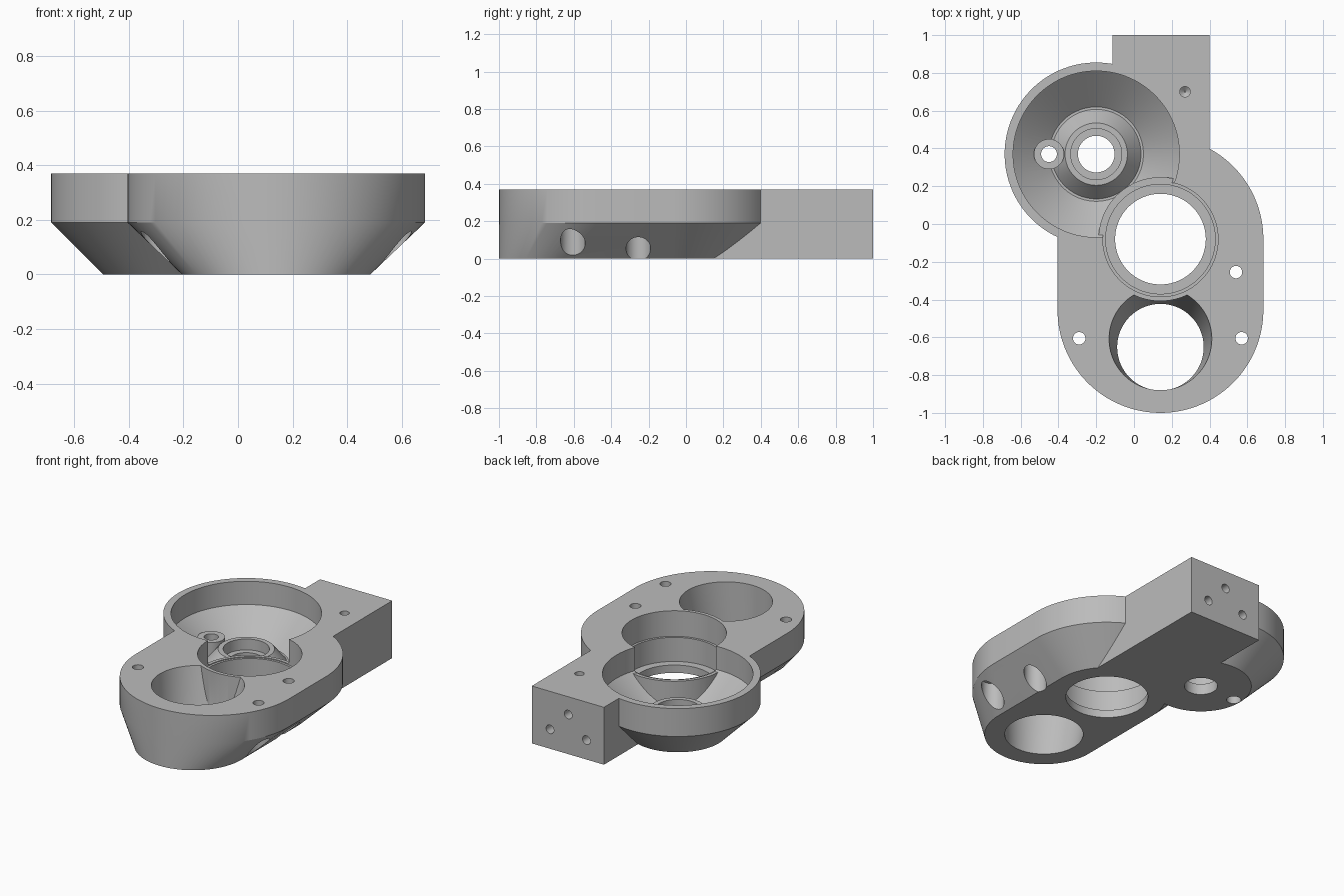
import bpy, math
from mathutils import Matrix

cube = bpy.data.objects.get("Cube")
if cube:
    bpy.data.objects.remove(cube)

H = 0.37            # overall height
CHAMFER = 0.19      # height where the sloped underside ends
BORE = (0.14, -0.08)
BOWL = (-0.20, 0.37)
PIN = (-0.45, 0.37)
SIDES = 96

grey = bpy.data.materials.new("machined grey")
grey.use_nodes = True
colour = (0.5, 0.5, 0.5, 1)
grey.diffuse_color = colour
grey.node_tree.nodes["Principled BSDF"].inputs["Base Color"].default_value = colour


def make(name, verts, faces):
    mesh = bpy.data.meshes.new(name)
    mesh.from_pydata(verts, [], faces)
    mesh.materials.append(grey)
    obj = bpy.data.objects.new(name, mesh)
    bpy.context.collection.objects.link(obj)
    return obj


def loft(name, sections, n=SIDES):
    """Closed solid through sections (x, y_front, y_back, radius, z), bottom to top."""
    verts, faces = [], []
    for x, y0, y1, r, z in sections:
        for i in range(n):
            a = 2 * math.pi * (i + 0.5) / n
            y = y1 if math.sin(a) > 0 else y0
            verts.append((x + r * math.cos(a), y + r * math.sin(a), z))
    for k in range(len(sections) - 1):
        for i in range(n):
            j = (i + 1) % n
            faces.append((k * n + i, k * n + j, (k + 1) * n + j, (k + 1) * n + i))
    top = (len(sections) - 1) * n
    faces.append(tuple(reversed(range(n))))
    faces.append(tuple(range(top, top + n)))
    return make(name, verts, faces)


def turned(name, centre, profile, n=SIDES):
    """Round solid from (radius, z) pairs, bottom to top."""
    x, y = centre
    return loft(name, [(x, y, y, r, z) for r, z in profile], n)


def box(name, x0, x1, y0, y1, z0, z1):
    verts = [(x, y, z) for z in (z0, z1) for x, y in ((x0, y0), (x1, y0), (x1, y1), (x0, y1))]
    faces = [(3, 2, 1, 0), (4, 5, 6, 7)]
    faces += [(i, (i + 1) % 4, (i + 1) % 4 + 4, i + 4) for i in range(4)]
    return make(name, verts, faces)


def combine(target, tool, operation):
    mod = target.modifiers.new("combine", "BOOLEAN")
    mod.operation = operation
    mod.solver = "EXACT"
    mod.object = tool
    bpy.context.view_layer.update()
    graph = bpy.context.evaluated_depsgraph_get()
    mesh = bpy.data.meshes.new_from_object(target.evaluated_get(graph))
    target.modifiers.clear()
    target.data = mesh
    bpy.data.objects.remove(tool)


def add(tool):
    combine(housing, tool, "UNION")


def cut(tool):
    combine(housing, tool, "DIFFERENCE")


# Main housing: long rounded body tapering underneath to a flush front
cx, cy = BORE
housing = loft("gear_housing", [
    (cx, -0.655, cy, 0.345, 0),
    (cx, -0.455, cy, 0.545, CHAMFER),
    (cx, -0.455, cy, 0.545, H)])

# Round bowl shell and rear mounting block
add(turned("bowl_shell", BOWL, [(0.295, 0), (0.485, CHAMFER), (0.485, H)]))
add(box("mounting_block", -0.115, 0.40, 0.0, 1.0, 0, H))

# Hollow of the bowl, and the leaning front opening
cut(turned("bowl_hollow", BOWL, [(0.25, 0.05), (0.44, 0.22), (0.44, H + 0.1)]))
cut(loft("front_opening", [
    (cx, -0.665, -0.665, 0.216, -0.05),
    (cx, -0.652, -0.652, 0.229, 0),
    (cx, -0.608, -0.608, 0.272, H),
    (cx, -0.60, -0.60, 0.28, H + 0.05)]))

# Collar around the centre bore, lowered where the bowl opens into it
collar = turned("bore_collar", BORE, [(0.328, 0), (0.328, H)])
combine(collar, turned("collar_gap", BOWL, [(0.44, 0.21), (0.44, H + 0.1)]), "DIFFERENCE")
add(collar)

# Hub and pin boss standing in the bowl
add(turned("hub", BOWL, [(0.237, 0.03), (0.237, 0.052), (0.165, 0.14)]))
add(turned("pin_boss", PIN, [(0.08, 0.06), (0.08, 0.15)], 48))

# Stepped bores
cut(turned("centre_bore", BORE, [
    (0.24, -0.1), (0.24, 0.05), (0.29, 0.05), (0.29, 0.205), (0.305, 0.205), (0.305, H + 0.1)]))
cut(turned("hub_bore", BOWL, [(0.097, -0.1), (0.097, 0.07), (0.135, 0.07), (0.135, 0.3)]))
cut(turned("pin_hole", PIN, [(0.042, -0.1), (0.042, 0.3)], 32))

# Bolt holes with wide recesses in the sloped underside
for spot in ((-0.29, -0.605), (0.57, -0.605), (0.54, -0.255)):
    cut(turned("bolt_hole", spot, [
        (0.066, -0.1), (0.066, 0.2), (0.033, 0.2), (0.033, H + 0.1)], 32))

# Drilled blind holes: one in the block top, three in its rear face
drill = [(0.004, -0.22), (0.028, -0.2), (0.028, 0.1)]
top_hole = turned("block_top_hole", (0, 0), drill, 24)
top_hole.data.transform(Matrix.Translation((0.27, 0.70, H)))
cut(top_hole)
for x, z in ((0.14, 0.255), (0.27, 0.125), (0.01, 0.125)):
    hole = turned("block_rear_hole", (0, 0), drill, 24)
    hole.data.transform(Matrix.Translation((x, 1.0, z)) @ Matrix.Rotation(-math.pi / 2, 4, "X"))
    cut(hole)

bpy.ops.object.select_all(action="DESELECT")
housing.select_set(True)
bpy.context.view_layer.objects.active = housing
bpy.ops.object.shade_smooth_by_angle(angle=math.radians(25))
